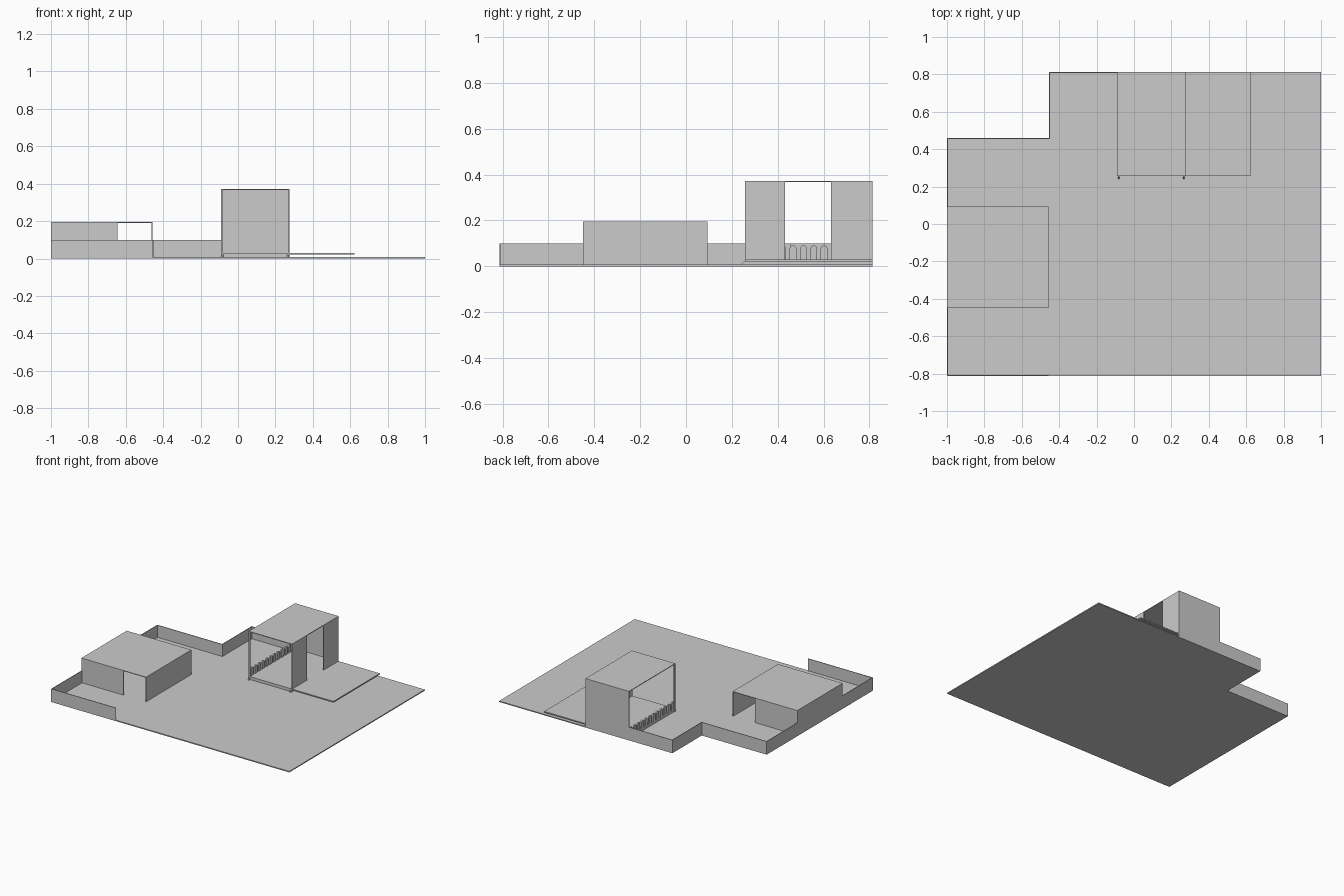
import bpy, bmesh, math

if "Cube" in bpy.data.objects:
    bpy.data.objects.remove(bpy.data.objects["Cube"])

T = 0.005    # sheet thickness of walls
G = 0.008    # top of the base plate


def box(name, x0, x1, y0, y1, z0, z1):
    bpy.ops.mesh.primitive_cube_add(
        size=1, location=((x0 + x1) / 2, (y0 + y1) / 2, (z0 + z1) / 2))
    ob = bpy.context.object
    ob.name = name
    ob.scale = (x1 - x0, y1 - y0, z1 - z0)
    bpy.ops.object.transform_apply(location=False, rotation=False, scale=True)
    return ob


def prism(name, pts, depth):
    """Extrude a closed 3D outline by a vector."""
    bm = bmesh.new()
    face = bm.faces.new([bm.verts.new(p) for p in pts])
    new = bmesh.ops.extrude_face_region(bm, geom=[face])["geom"]
    bmesh.ops.translate(bm, vec=depth,
                        verts=[v for v in new if isinstance(v, bmesh.types.BMVert)])
    bmesh.ops.recalc_face_normals(bm, faces=bm.faces)
    me = bpy.data.meshes.new(name)
    bm.to_mesh(me)
    bm.free()
    ob = bpy.data.objects.new(name, me)
    bpy.context.collection.objects.link(ob)
    return ob


# Base plate with a notched back left corner
outline = [(-1, -0.813), (1, -0.813), (1, 0.813), (-0.455, 0.813), (-0.455, 0.46), (-1, 0.46)]
prism("base_plate", [(x, y, 0) for x, y in outline], (0, 0, G))

# Low boundary wall
H = 0.1
box("boundary_front", -1, -0.457, -0.813, -0.813 + T, G, H)
box("boundary_left", -1, -1 + T, -0.813 + T, 0.46 - T, G, H)
box("boundary_notch_back", -1, -0.455 + T, 0.46 - T, 0.46, G, H)
box("boundary_notch_side", -0.455, -0.455 + T, 0.46, 0.813 - T, G, H)
box("boundary_back", -0.455, -0.09, 0.813 - T, 0.813, G, H)

# Low pavilion: side walls, partial end walls, roof
px0, px1, py0, py1, pz = -1, -0.457, -0.45, 0.093, 0.195
box("pavilion_roof", px0, px1, py0, py1, pz - T, pz)
box("pavilion_left_wall", px0, px0 + T, py0, py1, G, pz - T)
box("pavilion_right_wall", px1 - T, px1, py0, py1, G, pz - T)
for label, y in (("front", py0), ("back", py1 - T)):
    box("pavilion_" + label + "_wall", px0 + T, -0.645, y, y + T, G, pz - T)

# Deck running under the tower and out to the right, on low runners
tx0, tx1, ty0, ty1, tz = -0.09, 0.275, 0.257, 0.813, 0.372
box("deck", tx0, 0.622, ty0, ty1, 0.022, 0.03)
for label, x in (("left", tx0 + 0.004), ("right", tx1 - 0.012)):
    prism(label + "_runner",
          [(x, 0.240, G), (x, 0.252, 0.022), (x, ty1, 0.022), (x, ty1, G)], (0.008, 0, 0))

# Tower: roof, full back wall, split right wall, front left post and sill
box("tower_roof", tx0, tx1, ty0, ty1, tz - T, tz)
box("tower_back_wall", tx0, tx1, ty1 - T, ty1, G, tz - T)
box("tower_right_wall_front", tx1 - T, tx1, ty0, 0.432, 0.012, tz - T)
box("tower_right_wall_back", tx1 - T, tx1, 0.632, ty1 - T, 0.012, tz - T)
box("tower_front_left_post", tx0, tx0 + 0.01, ty0, ty0 + 0.01, 0.012, tz - T)
box("tower_front_sill", tx0, tx1, ty0, ty0 + 0.01, G, 0.022)

# Round-topped pickets along the open left side
R = 0.015
for i in range(12):
    yc = 0.286 + i * 0.0452
    arch = [(tx0, yc + R * math.cos(a), 0.076 + R * math.sin(a))
            for a in (math.pi * k / 8 for k in range(9))]
    prism("railing_picket", [(tx0, yc + R, 0.03)] + arch + [(tx0, yc - R, 0.03)], (0.01, 0, 0))
